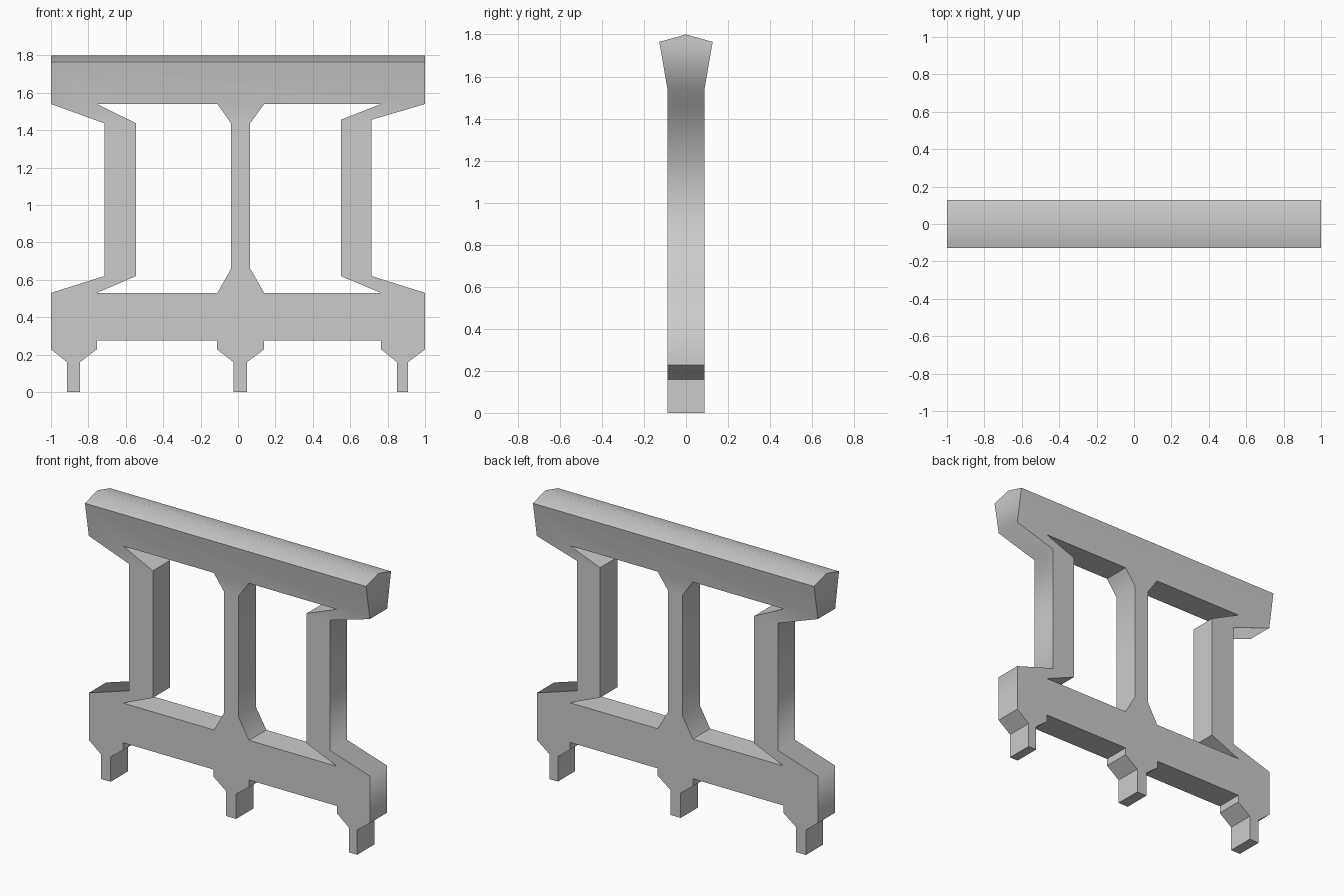
import bpy
import bmesh
from collections import Counter

cube = bpy.data.objects.get("Cube")
if cube:
    bpy.data.objects.remove(cube)

BASE, RAIL, EAVE, RIDGE = 0.53, 1.54, 1.765, 1.8
DEPTH = {EAVE: 0.127, RIDGE: 0.0}      # half depth by height, the rest is BODY
BODY = 0.088
JOINTS = [-1, -0.755, -0.11, 0.14, 0.765, 1]   # where the posts meet the beams


def foot(left, right, leg_left, leg_right):
    """Outline of one stepped foot, from left to right."""
    return [(left, 0.228), (leg_left, 0.16), (leg_left, 0),
            (leg_right, 0), (leg_right, 0.16), (right, 0.228)]


def post(bottom_left, bottom_right, left, right, low, high):
    """Outline of one post that flares at both ends."""
    return [(bottom_left, BASE), (bottom_right, BASE), (right, low), (right, high),
            (bottom_right, RAIL), (bottom_left, RAIL), (left, high), (left, low)]


# Lower beam with its three feet
UNDER = 0.275
lower_beam = foot(-1, -0.755, -0.915, -0.845)
lower_beam += [(-0.755, UNDER), (-0.112, UNDER)]
lower_beam += foot(-0.112, 0.14, -0.024, 0.048)
lower_beam += [(0.14, UNDER), (0.765, UNDER)]
lower_beam += foot(0.765, 1, 0.85, 0.91)
lower_beam += [(x, BASE) for x in reversed(JOINTS)]

# Three posts
posts = [post(-1, -0.755, -0.715, -0.545, 0.62, 1.437),
         post(-0.11, 0.14, -0.037, 0.065, 0.66, 1.437),
         post(0.765, 1, 0.55, 0.715, 0.62, 1.456)]

# Flared handrail and its ridged top
handrail = [(x, RAIL) for x in JOINTS] + [(1, EAVE), (-1, EAVE)]
ridge_cap = [(-1, EAVE), (1, EAVE), (1, RIDGE), (-1, RIDGE)]
outlines = [lower_beam, *posts, handrail, ridge_cap]

bm = bmesh.new()
verts = {}


def vert(point, side):
    x, z = point
    key = (x, side * DEPTH.get(z, BODY), z)
    if key not in verts:
        verts[key] = bm.verts.new(key)
    return verts[key]


def face(corners):
    corners = list(dict.fromkeys(corners))
    if len(corners) > 2:
        bm.faces.new(corners).smooth = True


def sides(outline):
    return list(zip(outline, outline[1:] + outline[:1]))


# Front and back faces, and walls on every outline side not shared by two parts
uses = Counter(frozenset(s) for o in outlines for s in sides(o))
for outline in outlines:
    face([vert(p, -1) for p in outline])
    face([vert(p, 1) for p in reversed(outline)])
    for a, b in sides(outline):
        if uses[frozenset((a, b))] == 1:
            face([vert(a, -1), vert(a, 1), vert(b, 1), vert(b, -1)])
bmesh.ops.recalc_face_normals(bm, faces=bm.faces)

# Crisp corners, with soft bends along the two outer sides
for edge in bm.edges:
    a, b = (v.co for v in edge.verts)
    across = abs(a.x - b.x) < 0.001 and abs(a.z - b.z) < 0.001
    outer = min(abs(abs(a.x) - 1), abs(abs(a.x) - 0.715)) < 0.001
    soft_bend = across and outer and 0.5 < a.z < 1.6
    edge.smooth = soft_bend or edge.calc_face_angle(0) < 0.65

mesh = bpy.data.meshes.new("railing_frame")
bm.to_mesh(mesh)
bm.free()

# Plain grey stone
stone = bpy.data.materials.new("grey_stone")
stone.use_nodes = True
colour = (0.6, 0.6, 0.6, 1)
stone.diffuse_color = colour
stone.node_tree.nodes["Principled BSDF"].inputs["Base Color"].default_value = colour
mesh.materials.append(stone)

frame = bpy.data.objects.new("railing_frame", mesh)
bpy.context.collection.objects.link(frame)
